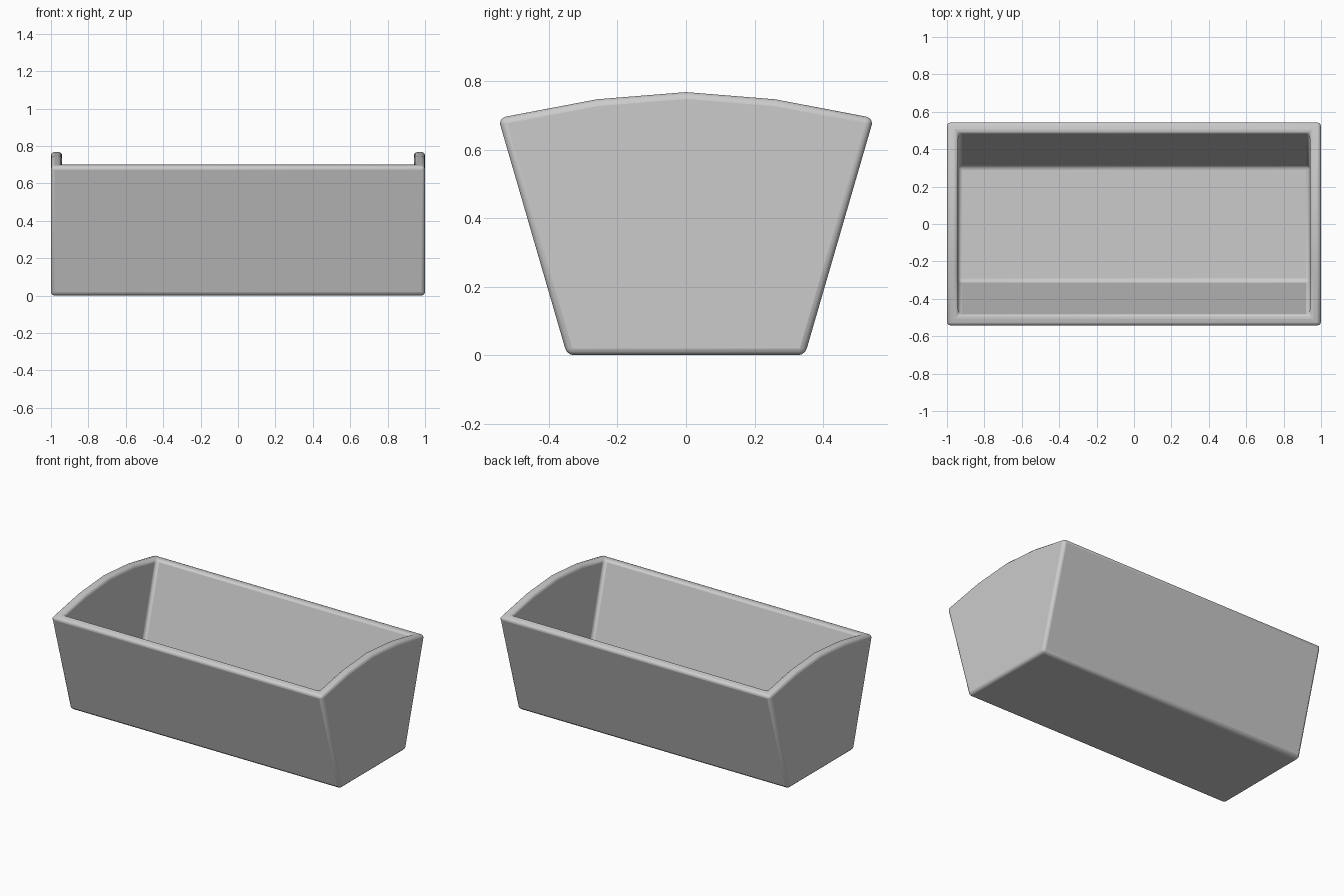
import bpy, bmesh

if "Cube" in bpy.data.objects:
    bpy.data.objects.remove(bpy.data.objects["Cube"])

WALL = 0.06


def arch_section(bm, x, y_low, z_low, y_top, z_top):
    """Flared cross-section with a shallow faceted arch on top."""
    pts = [(-y_low, z_low), (y_low, z_low), (y_top, z_top),
           (0.26, 0.747), (0, 0.768), (-0.26, 0.747), (-y_top, z_top)]
    return [bm.verts.new((x, y, z)) for y, z in pts]


bm = bmesh.new()
# Outer and inner sections at both ends
out_l, out_r = [arch_section(bm, s, 0.347, 0.0, 0.548, 0.692) for s in (-1, 1)]
in_l, in_r = [arch_section(bm, s * (1 - WALL), 0.31, WALL, 0.487, 0.704) for s in (-1, 1)]

# End panels, inside and out
for ring in (out_l, out_r, in_l, in_r):
    bm.faces.new(ring)
# Floor and sloping sides, inside and out
for a, b in ((out_l, out_r), (in_l, in_r)):
    for i, j in ((6, 0), (0, 1), (1, 2)):
        bm.faces.new((a[i], a[j], b[j], b[i]))
# Arched end rims
for a, b in ((out_l, in_l), (out_r, in_r)):
    for i in range(2, 6):
        bm.faces.new((a[i], a[i + 1], b[i + 1], b[i]))
# Straight side rims
for i in (2, 6):
    bm.faces.new((out_l[i], out_r[i], in_r[i], in_l[i]))
bmesh.ops.recalc_face_normals(bm, faces=bm.faces)

mesh = bpy.data.meshes.new("trough")
bm.to_mesh(mesh)
bm.free()
trough = bpy.data.objects.new("trough", mesh)
bpy.context.collection.objects.link(trough)

# Rounded edges
bevel = trough.modifiers.new("rounded_edges", 'BEVEL')
bevel.width = 0.02
bevel.segments = 3
bevel.limit_method = 'ANGLE'
bevel.angle_limit = 0.6

bpy.context.view_layer.objects.active = trough
trough.select_set(True)
bpy.ops.object.shade_smooth_by_angle(angle=0.52)
